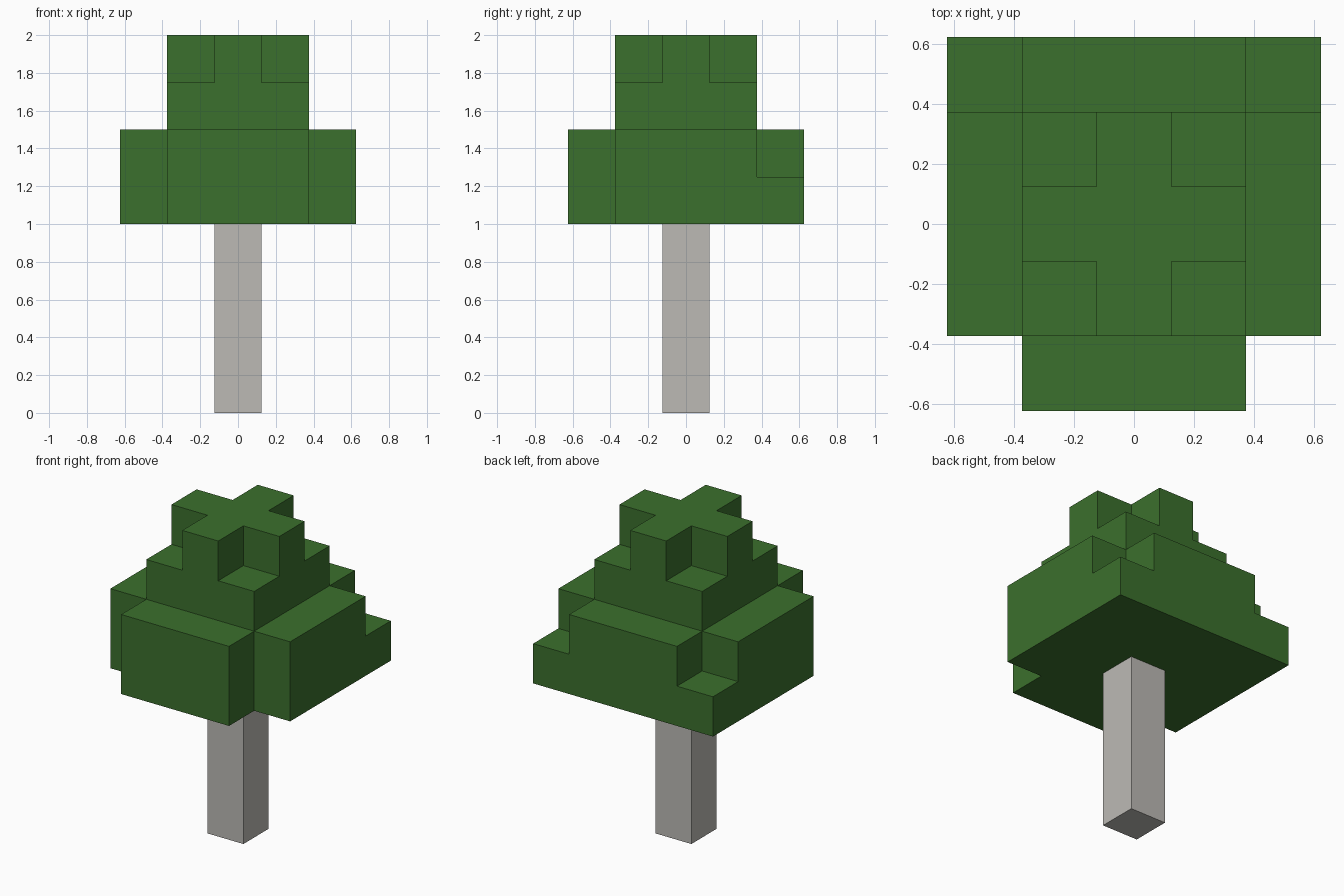
import bpy, bmesh, math
from mathutils import Vector

cube = bpy.data.objects.get("Cube")
if cube:
    bpy.data.objects.remove(cube, do_unlink=True)

CELL = 0.25  # size of one block


def make_material(name, rgb):
    mat = bpy.data.materials.new(name)
    mat.use_nodes = True
    mat.diffuse_color = (*rgb, 1)
    mat.node_tree.nodes["Principled BSDF"].inputs["Base Color"].default_value = (*rgb, 1)
    return mat


def block_object(name, cells, mat):
    """Weld blocks into one closed shell: only outer faces are kept."""
    bm = bmesh.new()
    axes = [Vector(a) for a in ((1, 0, 0), (0, 1, 0), (0, 0, 1))]
    for cell in cells:
        centre = Vector(cell) + Vector((0, 0, 0.5))
        for i in range(3):
            for sign in (-1, 1):
                n = axes[i] * sign
                if tuple(int(c) for c in Vector(cell) + n) in cells:
                    continue
                u, v = axes[(i + 1) % 3] * sign, axes[(i + 2) % 3]
                corners = [(-1, -1), (1, -1), (1, 1), (-1, 1)]
                bm.faces.new([bm.verts.new((centre + (n + u * a + v * b) / 2) * CELL)
                              for a, b in corners])
    bmesh.ops.remove_doubles(bm, verts=bm.verts, dist=CELL / 100)
    # Merge coplanar squares into large flat faces
    bmesh.ops.dissolve_limit(bm, angle_limit=math.radians(1),
                             verts=bm.verts, edges=bm.edges)
    mesh = bpy.data.meshes.new(name)
    bm.to_mesh(mesh)
    bm.free()
    mesh.materials.append(mat)
    obj = bpy.data.objects.new(name, mesh)
    bpy.context.collection.objects.link(obj)
    return obj


def layer(z, radius, keep):
    span = range(-radius, radius + 1)
    return {(x, y, z) for x in span for y in span if keep(x, y)}


def cross(radius):
    """Square with its four corners removed."""
    return lambda x, y: abs(x) < radius or abs(y) < radius


leaf_green = make_material("leaf green", (0.044, 0.162, 0.026))
trunk_grey = make_material("trunk grey", (0.503, 0.491, 0.462))

# Trunk: a single column
block_object("trunk", {(0, 0, z) for z in range(4)}, trunk_grey)

# Foliage: wide base with only front corners cut, then narrowing tiers
foliage = layer(4, 2, lambda x, y: abs(x) < 2 or y > -2)
foliage |= layer(5, 2, cross(2))
foliage |= layer(6, 1, lambda x, y: True)
foliage |= layer(7, 1, cross(1))
block_object("foliage", foliage, leaf_green)
